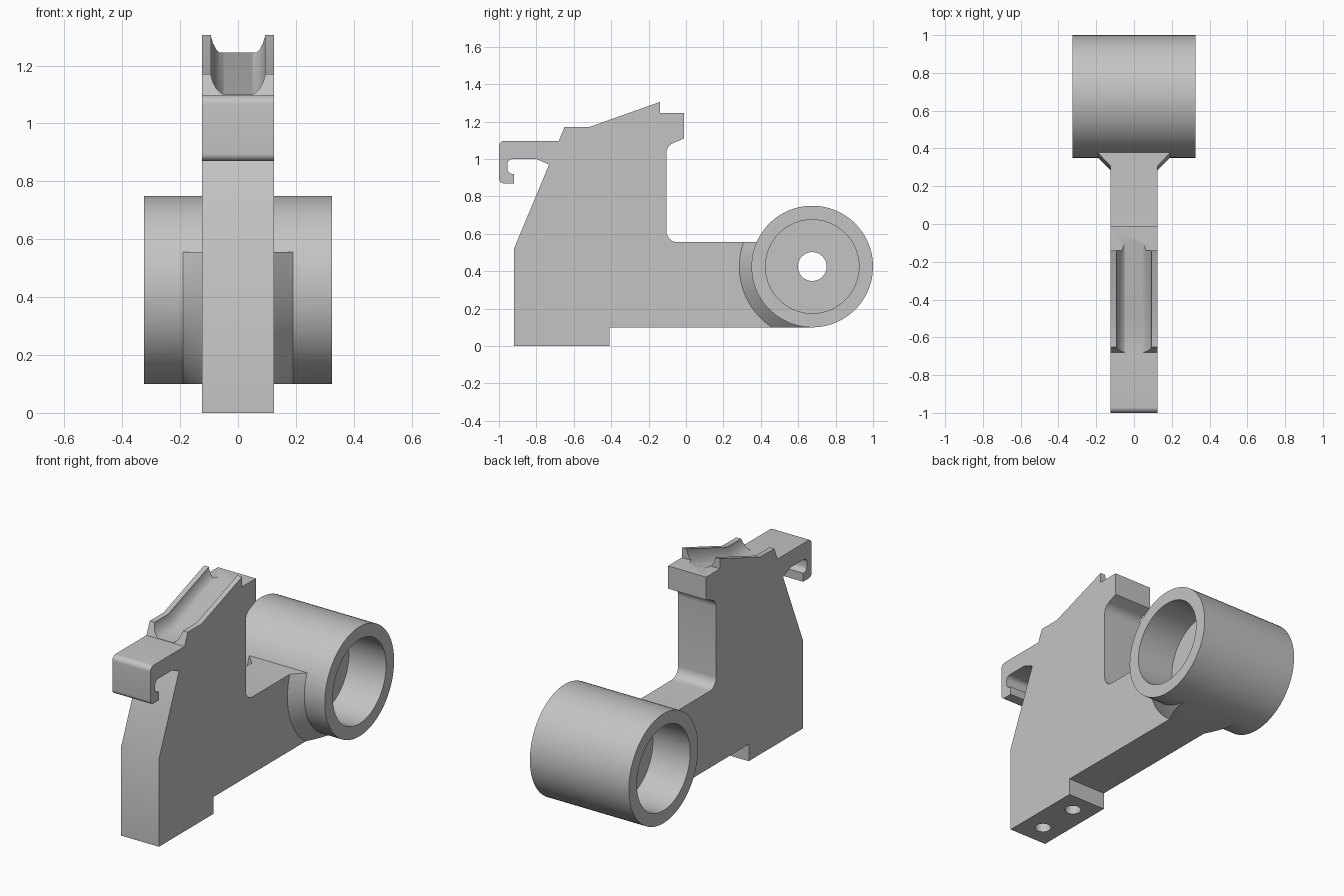
import bpy, bmesh, math
from mathutils import Vector

if "Cube" in bpy.data.objects:
    bpy.data.objects.remove(bpy.data.objects["Cube"])

grey = bpy.data.materials.new("plain grey")
grey.diffuse_color = (0.55, 0.55, 0.55, 1)
grey.use_nodes = True
grey.node_tree.nodes["Principled BSDF"].inputs["Base Color"].default_value = grey.diffuse_color
HUB = (0.675, 0.425)          # hub centre (y, z)
PLATE, HUB_R, HUB_HALF = 0.125, 0.325, 0.325


def make(name, bm):
    bmesh.ops.recalc_face_normals(bm, faces=bm.faces)
    me = bpy.data.meshes.new(name)
    bm.to_mesh(me)
    bm.free()
    me.materials.append(grey)
    ob = bpy.data.objects.new(name, me)
    bpy.context.collection.objects.link(ob)
    return ob


def loft(name, rings):
    """Closed solid through matching rings of points."""
    bm = bmesh.new()
    rows = [[bm.verts.new(p) for p in r] for r in rings]
    n = len(rows[0])
    for a, b in zip(rows, rows[1:]):
        for i in range(n):
            j = (i + 1) % n
            bm.faces.new((a[i], a[j], b[j], b[i]))
    bm.faces.new(rows[0])
    bm.faces.new(rows[-1])
    return make(name, bm)


def rounded(points, steps=6):
    """Fillet every (y, z, r) corner that has a radius."""
    out = []
    for i, (y, z, r) in enumerate(points):
        p = Vector((y, z))
        if r == 0:
            out.append(p)
            continue
        a = (Vector(points[i - 1][:2]) - p).normalized()
        b = (Vector(points[(i + 1) % len(points)][:2]) - p).normalized()
        half = a.angle(b) / 2
        c = p + (a + b).normalized() * r / math.sin(half)
        t1, t2 = p + a * r / math.tan(half) - c, p + b * r / math.tan(half) - c
        for k in range(steps + 1):
            d = t1.lerp(t2, k / steps).normalized() if steps else t1
            out.append(c + d * r)
    return out


def disc_x(name, x0, x1, r0, r1, n=96):
    """Cylinder or cone along x about the hub centre."""
    ring = lambda x, r: [(x, HUB[0] + r * math.cos(2 * math.pi * i / n),
                          HUB[1] + r * math.sin(2 * math.pi * i / n)) for i in range(n)]
    return loft(name, [ring(x0, r0), ring(x1, r1)])


def box(name, x0, x1, y0, y1, z0, z1):
    ring = lambda z: [(x0, y0, z), (x1, y0, z), (x1, y1, z), (x0, y1, z)]
    return loft(name, [ring(z0), ring(z1)])


def boolean(target, tool, op):
    mod = target.modifiers.new(op.lower(), 'BOOLEAN')
    mod.operation, mod.solver, mod.object = op, 'EXACT', tool
    bpy.context.view_layer.objects.active = target
    bpy.ops.object.modifier_apply(modifier=mod.name)
    bpy.data.objects.remove(tool)


# Side profile of the plate: foot, arm, column, head and front hook
profile = rounded([
    (-0.92, 0, 0), (-0.41, 0, 0), (-0.41, 0.1, 0), (0.675, 0.1, 0), (0.675, 0.555, 0),
    (-0.105, 0.555, 0.06), (-0.105, 1.07, 0.06), (-0.01, 1.11, 0), (-0.01, 1.245, 0),
    (-0.14, 1.245, 0), (-0.14, 1.305, 0), (-0.52, 1.17, 0), (-0.65, 1.17, 0),
    (-0.68, 1.097, 0), (-1, 1.097, 0.03), (-1, 0.87, 0.025), (-0.92, 0.87, 0),
    (-0.92, 0.92, 0), (-0.955, 0.92, 0.028), (-0.955, 1.0, 0.028), (-0.80, 1.0, 0),
    (-0.732, 0.97, 0), (-0.92, 0.52, 0)])
bracket = loft("bracket", [[(x, p.x, p.y) for p in profile] for x in (-PLATE, PLATE)])

# Hub barrel and the conical gussets either side of the arm
boolean(bracket, disc_x("hub", -HUB_HALF, HUB_HALF, HUB_R, HUB_R), 'UNION')
for s in (-1, 1):
    gusset = disc_x("gusset", s * 0.115, s * 0.2, 0.4, 0.315)
    boolean(gusset, box("trim", -0.5, 0.5, 0, HUB[0], 0.1, 0.555), 'INTERSECT')
    boolean(bracket, gusset, 'UNION')

# Bores from both sides leave a web with a small centre hole
for s in (-1, 1):
    boolean(bracket, disc_x("bore", s * 0.08, s * 0.5, 0.25, 0.25), 'DIFFERENCE')
boolean(bracket, disc_x("pin_hole", -0.3, 0.3, 0.077, 0.077, 48), 'DIFFERENCE')

# Curved groove along the top, level at first and then rising
half = [(0.05, 0), (0.062, 0.008), (0.075, 0.022), (0.086, 0.042), (0.093, 0.065),
        (0.095, 0.085), (0.095, 0.4)]
section = half + [(-x, z) for x, z in reversed(half)]
path = [(-0.78, 1.099), (-0.52, 1.099), (0.1, 1.099 + 0.62 * 0.355)]
boolean(bracket, loft("groove", [[(x, y, z + dz) for x, dz in section] for y, z in path]),
        'DIFFERENCE')

# Two blind screw holes under the foot
for y in (-0.79, -0.53):
    ring = lambda z: [(0.045 * math.cos(math.pi * i / 16), y + 0.045 * math.sin(math.pi * i / 16), z)
                      for i in range(32)]
    boolean(bracket, loft("screw_hole", [ring(-0.1), ring(0.25)]), 'DIFFERENCE')

bpy.ops.object.select_all(action='DESELECT')
bracket.select_set(True)
bpy.context.view_layer.objects.active = bracket
bpy.ops.object.shade_smooth_by_angle(angle=math.radians(25))
